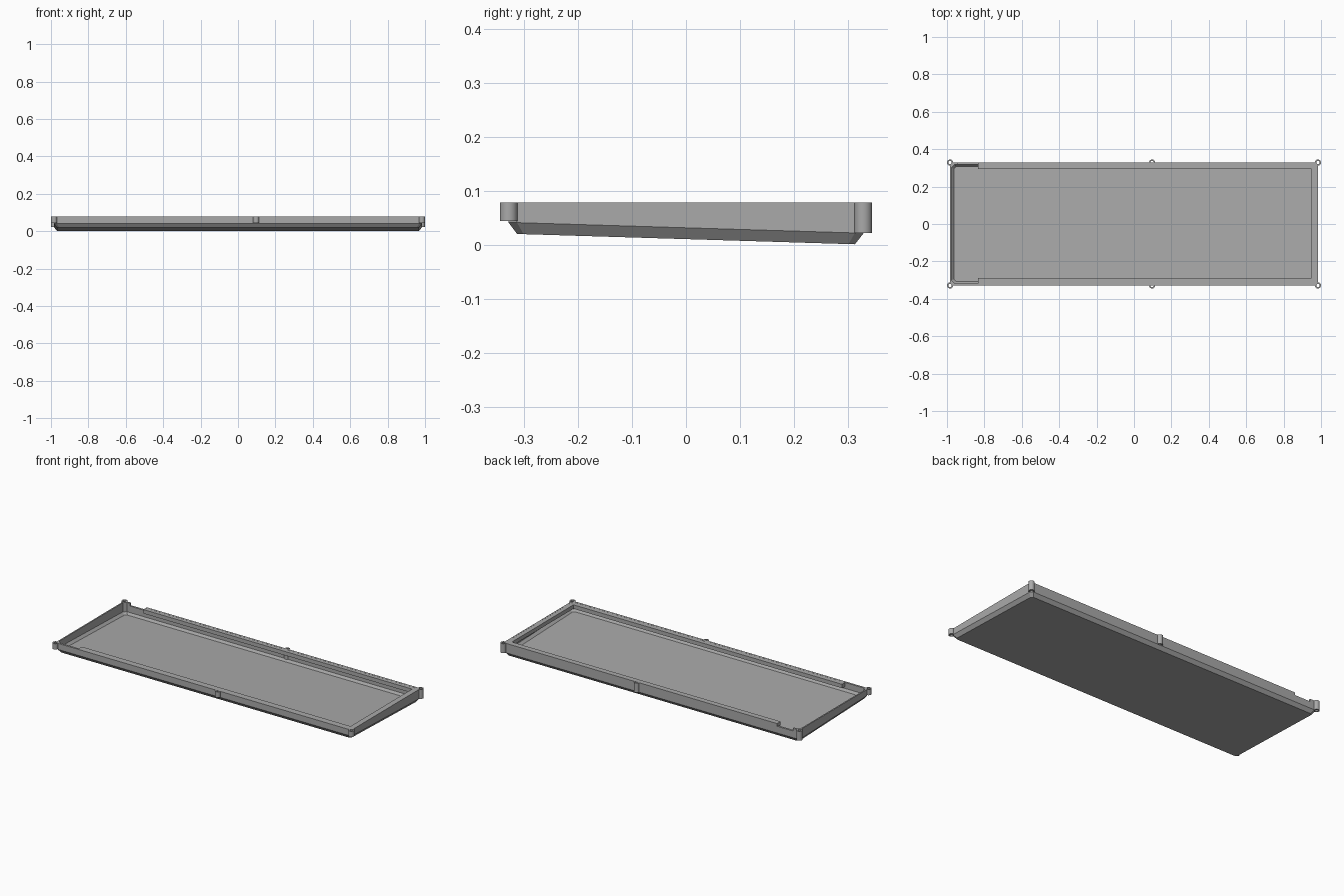
import bpy, bmesh, math

if "Cube" in bpy.data.objects:
    bpy.data.objects.remove(bpy.data.objects["Cube"])

grey = bpy.data.materials.new("grey_plastic")
grey.diffuse_color = (0.4, 0.4, 0.4, 1)
grey.use_nodes = True
grey.node_tree.nodes["Principled BSDF"].inputs["Base Color"].default_value = grey.diffuse_color
TOP = 0.078


def finish(name, bm):
    bmesh.ops.recalc_face_normals(bm, faces=bm.faces)
    me = bpy.data.meshes.new(name)
    bm.to_mesh(me)
    bm.free()
    ob = bpy.data.objects.new(name, me)
    bpy.context.collection.objects.link(ob)
    me.materials.append(grey)
    return ob


def slope(z):
    # height that falls gently from the front to the back
    return lambda y: z - 0.0305 * y


def corner_ring(x, y, c):
    # rectangle with clipped corners, counter-clockwise
    return [(x, -y + c), (x, y - c), (x - c, y), (-x + c, y),
            (-x, y - c), (-x, -y + c), (-x + c, -y), (x - c, -y)]


def box(name, x0, x1, y0, y1, z0, z1):
    bm = bmesh.new()
    bmesh.ops.create_cube(bm, size=1)
    for v in bm.verts:
        v.co = ((x0 + x1) / 2 + v.co.x * (x1 - x0),
                (y0 + y1) / 2 + v.co.y * (y1 - y0),
                (z0 + z1) / 2 + v.co.z * (z1 - z0))
    return finish(name, bm)


# tray: sloped bottom, chamfered skirt, upright rim and hollow inside
flat = lambda y: TOP
layers = [(0.968, 0.313, 0.012, slope(0.0105)),
          (0.984, 0.329, 0.016, slope(0.0315)),
          (0.984, 0.329, 0.016, flat),
          (0.976, 0.317, 0.016, flat),
          (0.976, 0.317, 0.016, slope(0.0325)),
          (0.962, 0.307, 0.012, slope(0.0185))]
bm = bmesh.new()
rings = [[bm.verts.new((x, y, h(y))) for x, y in corner_ring(a, b, c)]
         for a, b, c, h in layers]
for lo, hi in zip(rings, rings[1:]):
    for i in range(8):
        j = (i + 1) % 8
        bm.faces.new((lo[i], lo[j], hi[j], hi[i]))
bm.faces.new(rings[0])
bm.faces.new(rings[-1])
tray = finish("tray", bm)

# shallow opening in the back rim
cutter = box("notch_cutter", -0.94, -0.835, 0.30, 0.36, 0.062, 0.10)
cutter.hide_render = True
cutter.hide_viewport = True
cut = tray.modifiers.new("notch", 'BOOLEAN')
cut.object = cutter
cut.solver = 'EXACT'

# inner lips along the long sides and the right end
box("back_lip", -0.835, 0.977, 0.295, 0.318, 0.054, 0.0775)
box("front_lip", -0.835, 0.977, -0.318, -0.289, 0.054, 0.0775)
box("right_lip", 0.95, 0.977, -0.30, 0.30, 0.054, 0.0775)


def tube(name, x, y, z0, r=0.0165, hole=0.009, n=24):
    # hollow screw post
    bm = bmesh.new()
    loops = []
    for rad, z in ((r, z0), (r, TOP), (hole, TOP), (hole, z0)):
        loops.append([bm.verts.new((x + rad * math.cos(2 * math.pi * i / n),
                                    y + rad * math.sin(2 * math.pi * i / n), z))
                      for i in range(n)])
    for k in range(4):
        a, b = loops[k], loops[(k + 1) % 4]
        for i in range(n):
            j = (i + 1) % n
            bm.faces.new((a[i], a[j], b[j], b[i]))
    ob = finish(name, bm)
    bpy.ops.object.select_all(action='DESELECT')
    ob.select_set(True)
    bpy.context.view_layer.objects.active = ob
    bpy.ops.object.shade_smooth_by_angle(angle=math.radians(35))


for side, s, z0 in (("front", -1, 0.044), ("back", 1, 0.022)):
    tube(side + "_left_post", -0.9835, s * 0.3285, z0)
    tube(side + "_right_post", 0.9835, s * 0.3285, z0)
    tube(side + "_middle_post", 0.097, s * 0.3285, z0)
